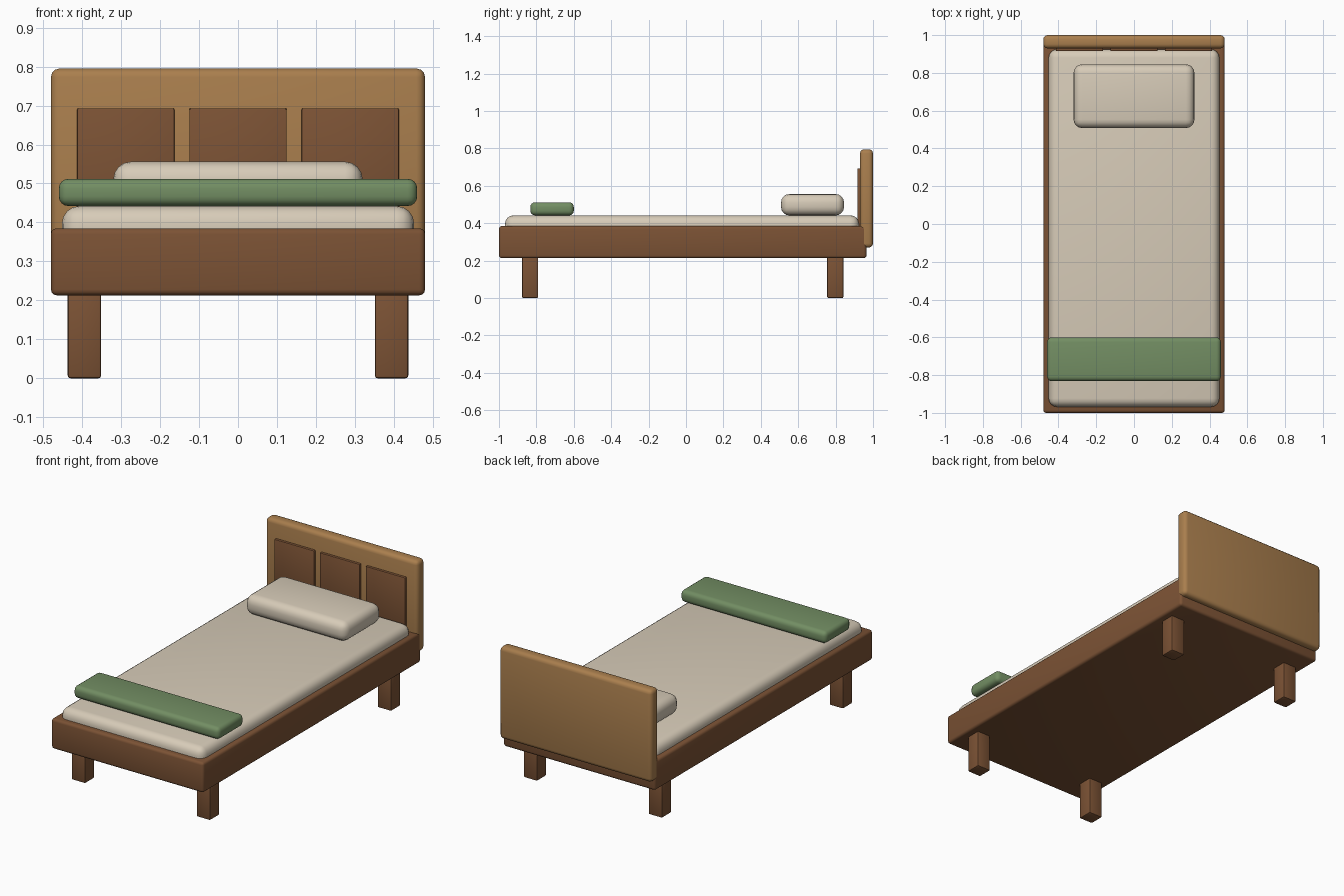
import bpy
import math

if "Cube" in bpy.data.objects:
    bpy.data.objects.remove(bpy.data.objects["Cube"])


def material(name, rgb):
    m = bpy.data.materials.new(name)
    m.diffuse_color = (*rgb, 1)
    m.use_nodes = True
    m.node_tree.nodes["Principled BSDF"].inputs["Base Color"].default_value = m.diffuse_color
    return m


dark_wood = material("dark wood", (0.20, 0.085, 0.035))
light_wood = material("light wood", (0.40, 0.21, 0.075))
linen = material("cream linen", (0.68, 0.60, 0.48))
green = material("green blanket", (0.17, 0.27, 0.125))


def box(name, x, y, z, mat, bevel, segments=3):
    """Rounded box from (min, max) extents on each axis."""
    center = [(a + b) / 2 for a, b in (x, y, z)]
    bpy.ops.mesh.primitive_cube_add(size=1, location=center)
    ob = bpy.context.object
    ob.name = name
    ob.scale = [b - a for a, b in (x, y, z)]
    bpy.ops.object.transform_apply(location=False, rotation=False, scale=True)
    ob.data.materials.append(mat)
    mod = ob.modifiers.new("rounding", "BEVEL")
    mod.width = bevel
    mod.segments = segments
    bpy.ops.object.modifier_apply(modifier=mod.name)
    bpy.ops.object.shade_smooth_by_angle(angle=math.radians(35))
    return ob


# Base frame
box("bed_frame", (-0.48, 0.48), (-1.0, 0.965), (0.213, 0.385), dark_wood, 0.015)

# Four legs, reaching slightly into the frame
for side, sx in (("left", -1), ("right", 1)):
    for end, cy in (("front", -0.833), ("back", 0.798)):
        cx = sx * 0.394
        box(f"{end}_{side}_leg", (cx - 0.043, cx + 0.043), (cy - 0.043, cy + 0.043),
            (0, 0.23), dark_wood, 0.007, 2)

# Headboard with three inset-look panels
box("headboard", (-0.48, 0.48), (0.93, 1.0), (0.27, 0.795), light_wood, 0.022)
for i, cx in enumerate((-0.288, 0, 0.288)):
    box(f"headboard_panel_{i + 1}", (cx - 0.125, cx + 0.125), (0.916, 0.94),
        (0.37, 0.693), dark_wood, 0.004, 2)

# Bedding
box("mattress", (-0.452, 0.452), (-0.968, 0.925), (0.32, 0.442), linen, 0.045, 4)
box("pillow", (-0.32, 0.32), (0.508, 0.845), (0.442, 0.556), linen, 0.045, 4)
box("folded_blanket", (-0.46, 0.46), (-0.832, -0.6), (0.442, 0.512), green, 0.025, 4)
